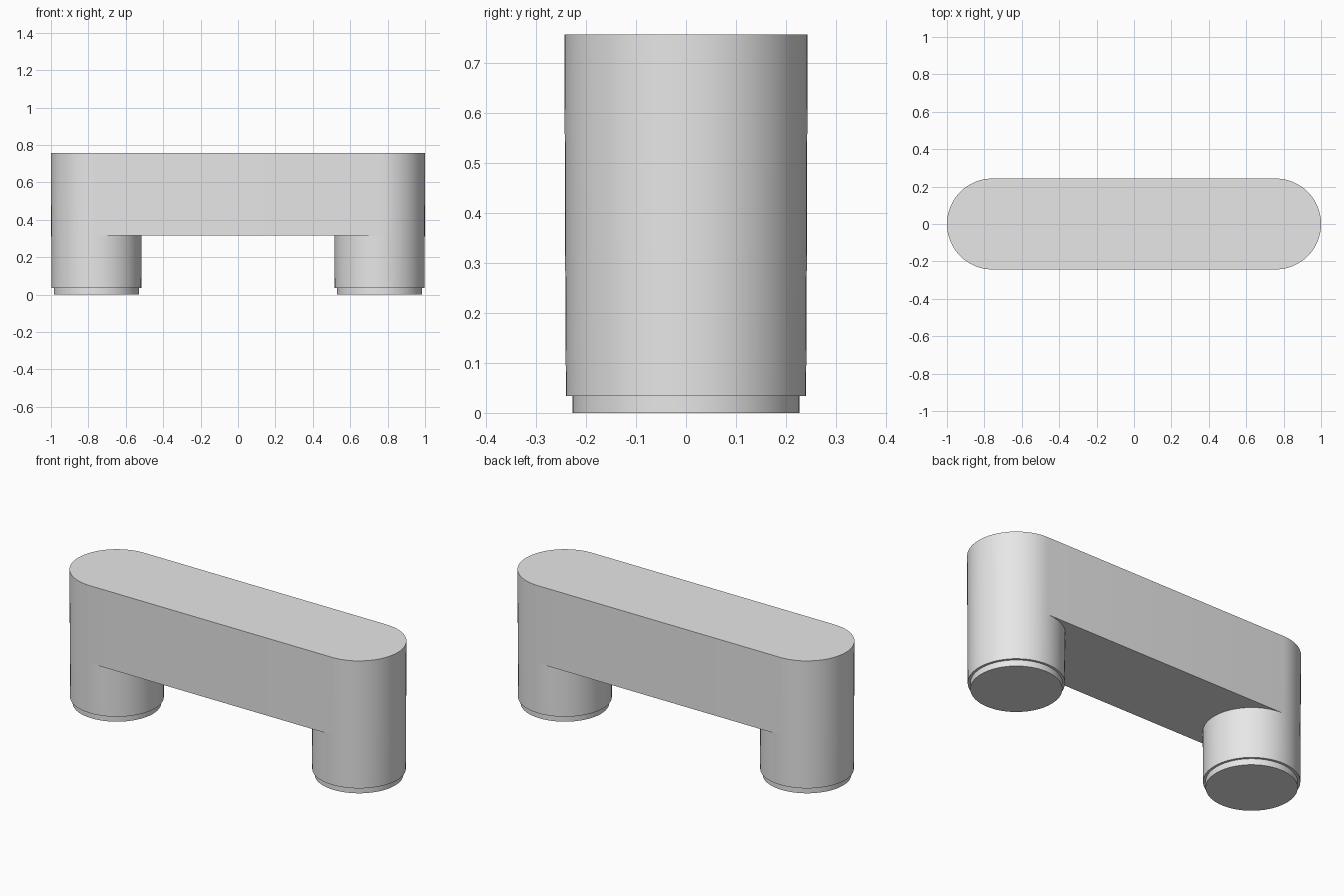
import bpy, bmesh
from math import pi, cos, sin

cube = bpy.data.objects.get("Cube")
if cube:
    bpy.data.objects.remove(cube, do_unlink=True)

LEG_X = 0.757      # distance of each leg axis from the centre
SEGMENTS = 64

grey = bpy.data.materials.new("plain_grey")
grey.use_nodes = True
grey.diffuse_color = (0.8, 0.8, 0.8, 1)
grey.node_tree.nodes["Principled BSDF"].inputs["Base Color"].default_value = (0.8, 0.8, 0.8, 1)


def outline(radius, spread):
    """Circle, or a stadium when its two halves are spread apart along x."""
    points = []
    for side in (1, -1):
        for i in range(SEGMENTS // 2 + 1):
            a = -pi / 2 + pi * i / (SEGMENTS // 2)
            points.append((side * (spread + radius * cos(a)), side * radius * sin(a)))
    return points if spread else [p for k, p in enumerate(points) if k % (SEGMENTS // 2 + 1)]


def stack(name, x, spread, sections, cap_top=True):
    """Solid lofted through (radius, height) sections, listed from the bottom up."""
    bm = bmesh.new()
    rings = [[bm.verts.new((px, py, z)) for px, py in outline(r, spread)]
             for r, z in sections]
    count = len(rings[0])
    for low, high in zip(rings, rings[1:]):
        for i in range(count):
            j = (i + 1) % count
            bm.faces.new((low[i], low[j], high[j], high[i]))
    bm.faces.new(rings[0][::-1])
    if cap_top:
        bm.faces.new(rings[-1])
    mesh = bpy.data.meshes.new(name)
    bm.to_mesh(mesh)
    bm.free()
    mesh.materials.append(grey)
    obj = bpy.data.objects.new(name, mesh)
    obj.location.x = x
    bpy.context.collection.objects.link(obj)
    bpy.ops.object.select_all(action='DESELECT')
    obj.select_set(True)
    bpy.context.view_layer.objects.active = obj
    bpy.ops.object.shade_smooth_by_angle(angle=pi / 6)


# Rounded grip bar, with a slight draft towards the bottom
stack("bar", 0, LEG_X, [(0.2415, 0.317), (0.243, 0.756)])

# Round legs, each ending in a narrower foot
for side, x in (("left", LEG_X), ("right", -LEG_X)):
    stack(side + "_leg", x, 0, [(0.24, 0.034), (0.2415, 0.317)], cap_top=False)
    stack(side + "_foot", x, 0, [(0.227, 0), (0.227, 0.034)], cap_top=False)
